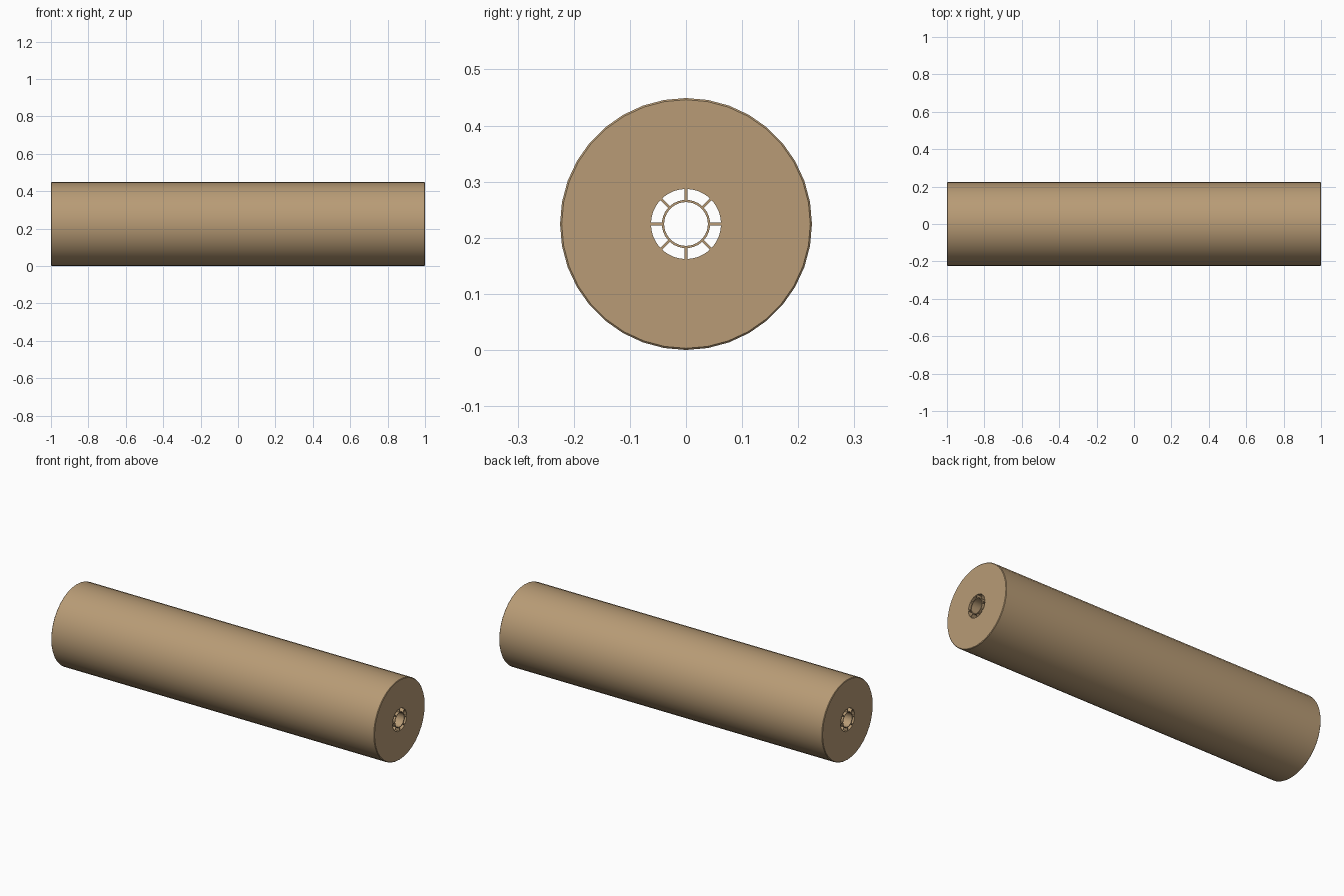
import bpy, bmesh, math

if "Cube" in bpy.data.objects:
    bpy.data.objects.remove(bpy.data.objects["Cube"])

CZ = 0.2245
mat = bpy.data.materials.new("kraft_paper")
mat.diffuse_color = (0.48, 0.33, 0.18, 1)
mat.use_nodes = True
mat.node_tree.nodes["Principled BSDF"].inputs["Base Color"].default_value = mat.diffuse_color


def finish(name, bm):
    bmesh.ops.recalc_face_normals(bm, faces=bm.faces)
    me = bpy.data.meshes.new(name)
    bm.to_mesh(me)
    bm.free()
    ob = bpy.data.objects.new(name, me)
    bpy.context.collection.objects.link(ob)
    ob.location.z = CZ
    me.materials.append(mat)
    bpy.ops.object.select_all(action='DESELECT')
    ob.select_set(True)
    bpy.context.view_layer.objects.active = ob
    bpy.ops.object.shade_smooth_by_angle(angle=math.radians(30))
    return ob


def lathe_x(name, profile, sides):
    """Revolve a closed (x, radius) profile around the x axis."""
    bm = bmesh.new()
    rings = []
    for i in range(sides):
        a = 2 * math.pi * i / sides
        rings.append([bm.verts.new((x, r * math.sin(a), r * math.cos(a))) for x, r in profile])
    n = len(profile)
    for i in range(sides):
        p, q = rings[i], rings[(i + 1) % sides]
        for j in range(n):
            k = (j + 1) % n
            bm.faces.new((p[j], p[k], q[k], q[j]))
    return finish(name, bm)


def tube(name, inner, outer, sides, half=1.0, c=0.0):
    prof = [(-half, inner), (half, inner), (half, outer - c), (half - c, outer),
            (c - half, outer), (-half, outer - c)]
    if c == 0:
        prof = [(-half, inner), (half, inner), (half, outer), (-half, outer)]
    return lathe_x(name, prof, sides)


# wound paper body, with slightly softened rims
tube("paper_roll", 0.0625, 0.2245, 36, c=0.003)

# inner core tube
tube("core_tube", 0.039, 0.043, 36)

# eight ribs running the full length between core and roll
bm = bmesh.new()
W = 0.0025
for i in range(8):
    a = i * math.pi / 4
    d, t = (math.sin(a), math.cos(a)), (math.cos(a), -math.sin(a))
    ends = []
    for x in (-1.0, 1.0):
        ends.append([bm.verts.new((x, d[0] * r + t[0] * s, d[1] * r + t[1] * s))
                     for r, s in ((0.0415, -W), (0.064, -W), (0.064, W), (0.0415, W))])
    e, f = ends
    bm.faces.new(e)
    bm.faces.new(f)
    for j in range(4):
        k = (j + 1) % 4
        bm.faces.new((e[j], e[k], f[k], f[j]))
finish("core_ribs", bm)
